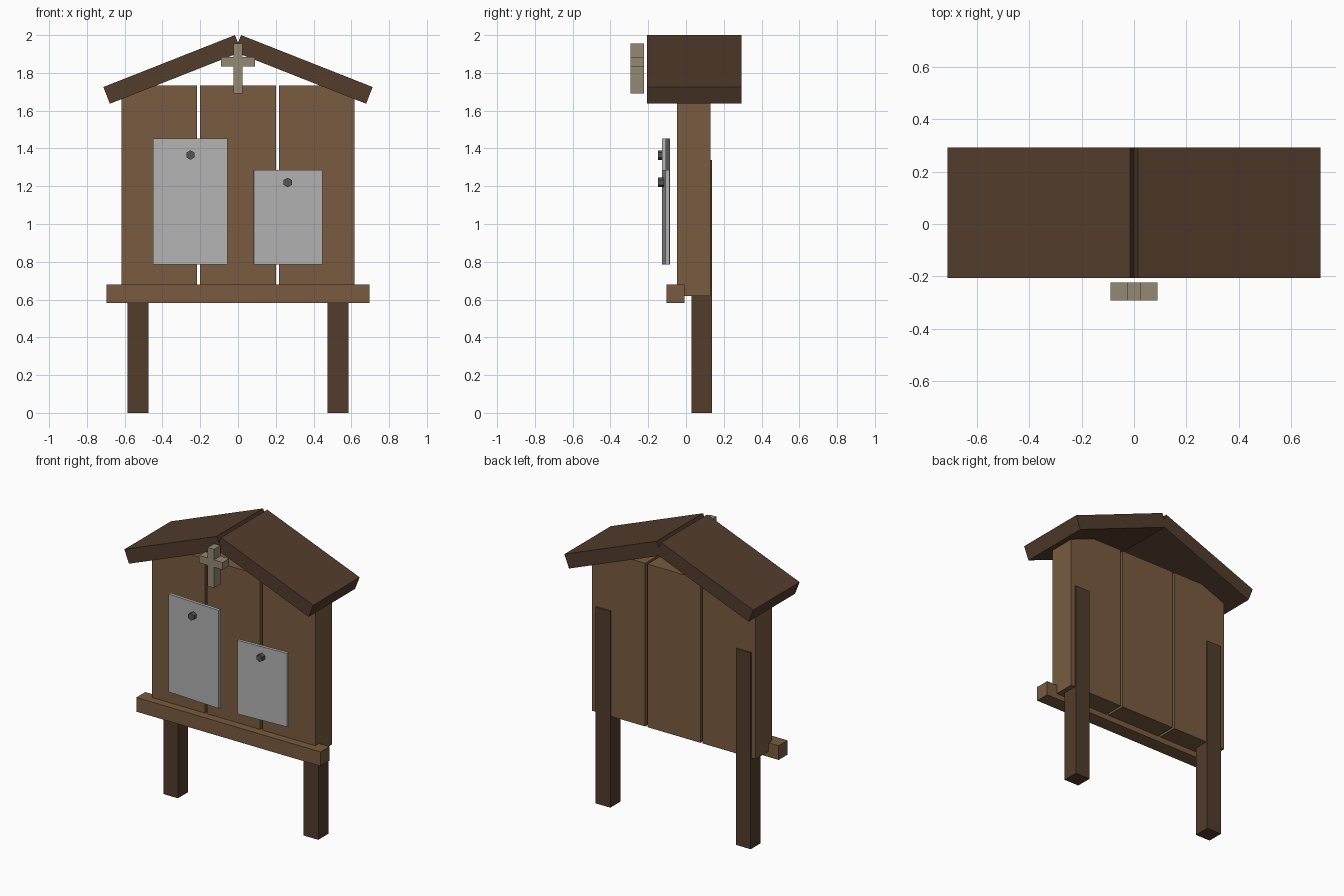
import bpy, bmesh
from math import radians, atan2, hypot
from mathutils import Matrix, Vector

if "Cube" in bpy.data.objects:
    bpy.data.objects.remove(bpy.data.objects["Cube"])


def material(name, rgb):
    m = bpy.data.materials.new(name)
    m.diffuse_color = (*rgb, 1)
    m.use_nodes = True
    m.node_tree.nodes["Principled BSDF"].inputs["Base Color"].default_value = m.diffuse_color
    return m


DARK = material("dark_wood", (0.085, 0.045, 0.025))
WOOD = material("board_wood", (0.19, 0.105, 0.05))
PALE = material("pale_wood", (0.30, 0.25, 0.17))
PAPER = material("paper", (0.45, 0.45, 0.45))
METAL = material("pin_metal", (0.09, 0.09, 0.085))


def finish(name, bm, mat):
    bmesh.ops.recalc_face_normals(bm, faces=bm.faces)
    me = bpy.data.meshes.new(name)
    bm.to_mesh(me)
    bm.free()
    me.materials.append(mat)
    ob = bpy.data.objects.new(name, me)
    bpy.context.collection.objects.link(ob)
    return ob


def box(name, x, y, z, mat, turn=0):
    """Box from (min, max) ranges, optionally turned about its vertical axis."""
    bm = bmesh.new()
    bmesh.ops.create_cube(bm, size=1)
    bmesh.ops.scale(bm, verts=bm.verts, vec=(x[1] - x[0], y[1] - y[0], z[1] - z[0]))
    ob = finish(name, bm, mat)
    ob.location = [sum(r) / 2 for r in (x, y, z)]
    ob.rotation_euler.z = radians(turn)
    return ob


def prism(name, points, y, mat):
    """Extrude an x-z outline between two y values."""
    bm = bmesh.new()
    face = bm.faces.new([bm.verts.new((px, y[0], pz)) for px, pz in points])
    new = bmesh.ops.extrude_face_region(bm, geom=[face])["geom"]
    bmesh.ops.translate(bm, vec=(0, y[1] - y[0], 0),
                        verts=[v for v in new if isinstance(v, bmesh.types.BMVert)])
    return finish(name, bm, mat)


# Posts and roof panels, mirrored left and right
ridge, eave = Vector((0.016, 2.0)), Vector((0.713, 1.725))
along = (eave - ridge).normalized()
drop = Vector((along.y, -along.x)) * 0.095
for side, s in (("left", -1), ("right", 1)):
    box(side + "_post", sorted((s * 0.475, s * 0.585)), (0.03, 0.138), (0, 1.34), DARK)
    outline = [ridge, eave, eave + drop, ridge + drop]
    prism(side + "_roof_panel", [(s * p.x, p.y) for p in outline], (-0.207, 0.293), DARK)

# Back boards with narrow gaps
for name, cx in (("left", -0.417), ("middle", 0), ("right", 0.417)):
    box(name + "_board", (cx - 0.2, cx + 0.2), (-0.048, 0.13), (0.62, 1.733), WOOD)

# Front ledge
box("ledge", (-0.695, 0.695), (-0.103, -0.007), (0.583, 0.68), WOOD)

# Notices, each slightly askew, with hexagonal pins
for name, x, z, turn, px, pz in (
        ("left", (-0.45, -0.056), (0.785, 1.453), -3, -0.252, 1.365),
        ("right", (0.083, 0.446), (0.785, 1.287), 3, 0.263, 1.22)):
    box(name + "_notice", x, (-0.117, -0.096), z, PAPER, turn)
    bm = bmesh.new()
    bmesh.ops.create_cone(bm, cap_ends=True, segments=6, radius1=0.025, radius2=0.025,
                          depth=0.04, matrix=Matrix.Rotation(radians(90), 4, "X"))
    pin = finish(name + "_pin", bm, METAL)
    pin.location = (px, -0.127, pz)

# Cross under the gable
half = [(0.024, 1.955), (0.024, 1.883), (0.089, 1.883),
        (0.089, 1.833), (0.024, 1.833), (0.024, 1.692)]
prism("cross", half + [(-x, z) for x, z in reversed(half)], (-0.293, -0.223), PALE)
